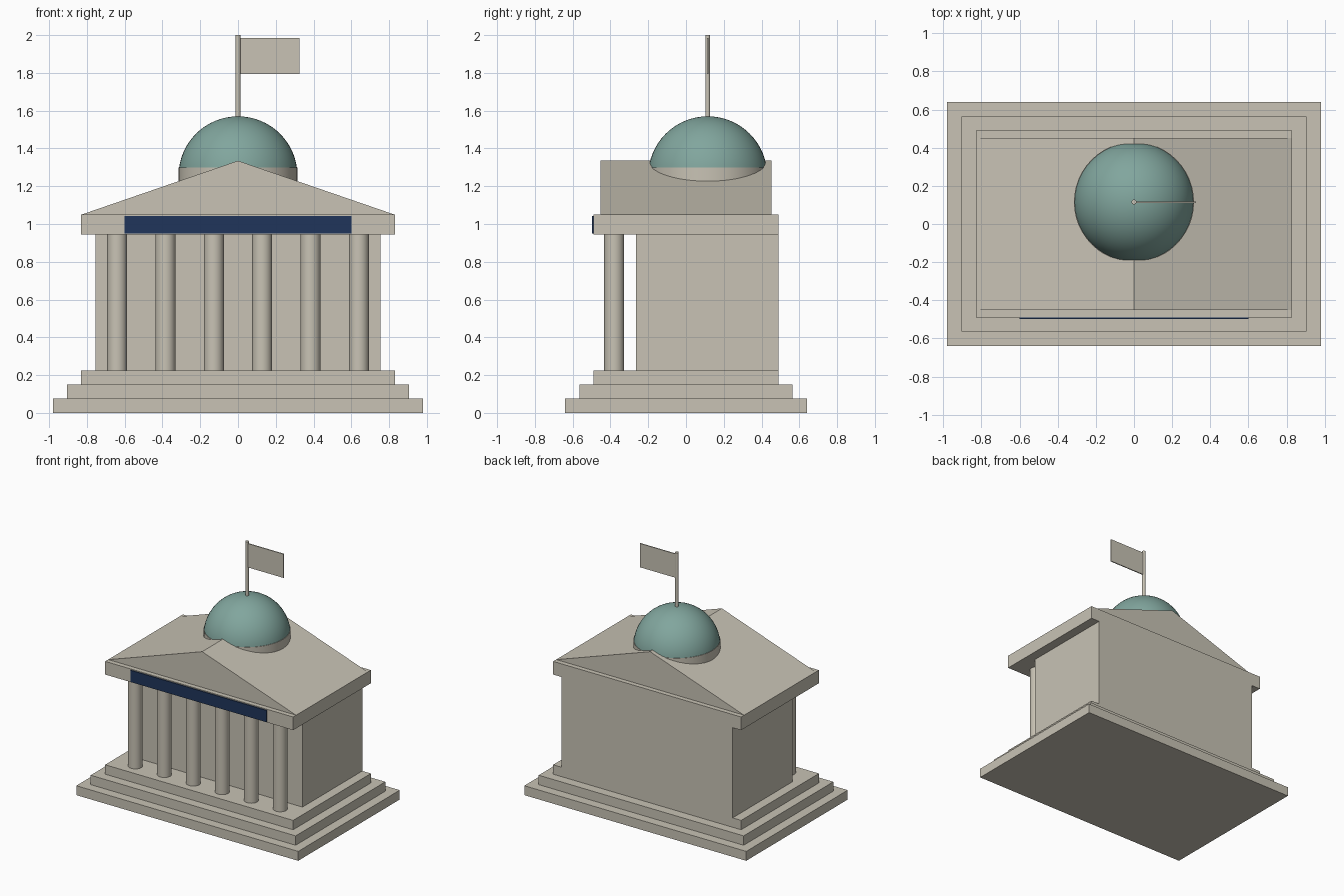
import bpy
import bmesh
import math

default = bpy.data.objects.get("Cube")
if default:
    bpy.data.objects.remove(default, do_unlink=True)


def material(name, rgb):
    mat = bpy.data.materials.new(name)
    mat.use_nodes = True
    mat.diffuse_color = (*rgb, 1)
    bsdf = next(n for n in mat.node_tree.nodes if n.type == 'BSDF_PRINCIPLED')
    bsdf.inputs["Base Color"].default_value = (*rgb, 1)
    return mat


STONE = material("pale stone", (0.58, 0.545, 0.46))
COPPER = material("green copper", (0.22, 0.38, 0.34))
NAVY = material("navy blue", (0.014, 0.036, 0.105))


def finish(bm, name, mat, smooth=False):
    bmesh.ops.recalc_face_normals(bm, faces=bm.faces)
    mesh = bpy.data.meshes.new(name)
    bm.to_mesh(mesh)
    bm.free()
    mesh.materials.append(mat)
    obj = bpy.data.objects.new(name, mesh)
    bpy.context.collection.objects.link(obj)
    if smooth:
        bpy.ops.object.select_all(action='DESELECT')
        obj.select_set(True)
        bpy.context.view_layer.objects.active = obj
        bpy.ops.object.shade_smooth_by_angle(angle=math.radians(35))
    return obj


def box(name, x, y, z, mat=STONE):
    """Box from (min, max) ranges on each axis."""
    bm = bmesh.new()
    bmesh.ops.create_cube(bm, size=1)
    for v in bm.verts:
        v.co = [sum(r) / 2 + c * (r[1] - r[0]) for c, r in zip(v.co, (x, y, z))]
    return finish(bm, name, mat)


def cylinder(name, x, y, z, radius, sides=32):
    bm = bmesh.new()
    bmesh.ops.create_cone(bm, cap_ends=True, segments=sides, radius1=radius,
                          radius2=radius, depth=z[1] - z[0])
    bmesh.ops.translate(bm, verts=bm.verts, vec=(x, y, sum(z) / 2))
    return finish(bm, name, STONE, smooth=True)


# Stepped base
STEP = 0.075
for i in range(3):
    hx, hy = 0.98 - i * STEP, 0.64 - i * STEP
    box(f"base_step_{i + 1}", (-hx, hx), (-hy, hy), (i * STEP, (i + 1) * STEP))

# Hall, flush with the back of the top step
FLOOR, CEILING, EAVES, RIDGE = 0.225, 0.945, 1.05, 1.335
box("hall", (-0.755, 0.755), (-0.265, 0.49), (FLOOR, CEILING))

# Front colonnade
for i in range(6):
    cylinder(f"column_{i + 1}", (i - 2.5) * 0.256, -0.38, (FLOOR, CEILING), 0.053)

# Beam over the columns with its blue panel
box("entablature", (-0.83, 0.83), (-0.49, 0.49), (CEILING, EAVES))
box("front_panel", (-0.6, 0.6), (-0.497, -0.489), (0.95, 1.043), NAVY)

# Gabled roof: a triangle extruded front to back
bm = bmesh.new()
gable = bm.faces.new([bm.verts.new(p) for p in
                      ((-0.828, -0.452, EAVES), (0.828, -0.452, EAVES), (0, -0.452, RIDGE))])
back = bmesh.ops.extrude_face_region(bm, geom=[gable], use_keep_orig=True)
bmesh.ops.translate(bm, vec=(0, 0.904, 0),
                    verts=[g for g in back["geom"] if isinstance(g, bmesh.types.BMVert)])
finish(bm, "gable_roof", STONE)

# Drum and dome
DOME_Y, DOME_Z, DOME_R = 0.115, 1.255, 0.315
cylinder("drum", 0, DOME_Y, (1.1, 1.3), DOME_R, 48)
bm = bmesh.new()
bmesh.ops.create_uvsphere(bm, u_segments=48, v_segments=32, radius=DOME_R)
bmesh.ops.bisect_plane(bm, geom=bm.verts[:] + bm.edges[:] + bm.faces[:],
                       plane_co=(0, 0, 0.04), plane_no=(0, 0, 1), clear_inner=True)
bmesh.ops.translate(bm, verts=bm.verts, vec=(0, DOME_Y, DOME_Z))
finish(bm, "dome", COPPER, smooth=True)

# Flagpole and flag
cylinder("flagpole", 0, DOME_Y, (1.55, 2.0), 0.013, 16)
box("flag", (0.008, 0.325), (DOME_Y - 0.004, DOME_Y + 0.004), (1.795, 1.985))
